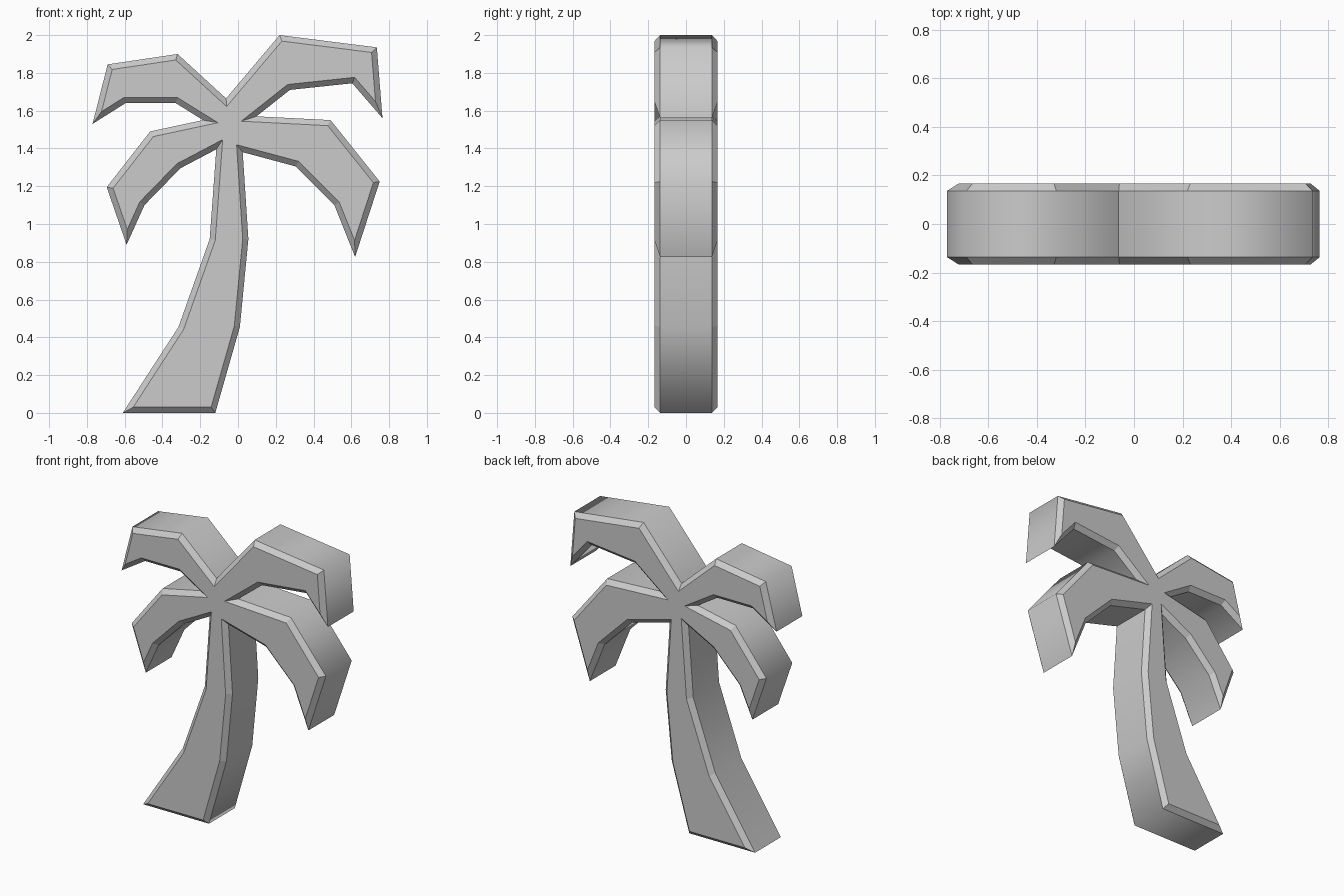
import bpy, bmesh
from mathutils import Vector

if "Cube" in bpy.data.objects:
    bpy.data.objects.remove(bpy.data.objects["Cube"])

# Half depths of the side wall and of the flat faces, and chamfer inset
WALL_Y, FACE_Y, INSET = 0.137, 0.167, 0.03

# Silhouette (x, z), clockwise seen from the front
trunk_left = [(-0.61, 0), (-0.315, 0.455), (-0.15, 0.92), (-0.115, 1.395)]
lower_left_frond = [(-0.305, 1.295), (-0.495, 1.10), (-0.59, 0.89),
                    (-0.695, 1.195), (-0.465, 1.49), (-0.185, 1.55)]
upper_left_frond = [(-0.33, 1.64), (-0.595, 1.64), (-0.77, 1.53),
                    (-0.69, 1.845), (-0.32, 1.90), (-0.063, 1.665)]
upper_right_frond = [(0.22, 2.0), (0.735, 1.935), (0.765, 1.56),
                     (0.605, 1.745), (0.275, 1.71), (0.098, 1.57)]
lower_right_frond = [(0.49, 1.55), (0.75, 1.225), (0.62, 0.825),
                     (0.51, 1.10), (0.305, 1.305), (0.025, 1.38)]
trunk_right = [(0.055, 0.92), (0.01, 0.455), (-0.12, 0)]
outline = [Vector(p) for p in trunk_left + lower_left_frond + upper_left_frond
           + upper_right_frond + lower_right_frond + trunk_right]


def inset(points, d):
    """Mitred inward offset of a clockwise outline."""
    result = []
    for i, p in enumerate(points):
        a = (p - points[i - 1]).normalized()
        b = (points[(i + 1) % len(points)] - p).normalized()
        na, nb = Vector((a.y, -a.x)), Vector((b.y, -b.x))
        result.append(p + (na + nb) * d / (1 + na.dot(nb)))
    return result


# Four loops from front to back: face, wall, wall, face
inner = inset(outline, INSET)
bm = bmesh.new()
loops = [[bm.verts.new((p.x, y, p.y)) for p in pts] for pts, y in
         ((inner, -FACE_Y), (outline, -WALL_Y), (outline, WALL_Y), (inner, FACE_Y))]

# Flat front and back
bm.faces.new(loops[0])
bm.faces.new(loops[3])

# Flat chamfers and softly shaded side wall
n = len(outline)
for band in range(3):
    for i in range(n):
        j = (i + 1) % n
        f = bm.faces.new((loops[band][i], loops[band][j],
                          loops[band + 1][j], loops[band + 1][i]))
        f.smooth = band == 1
bmesh.ops.recalc_face_normals(bm, faces=bm.faces)

# Keep the rims, the ground corners, the tips and the notches crisp
for e in bm.edges:
    if len(e.link_faces) == 2:
        smooth_wall = all(f.smooth for f in e.link_faces)
        e.smooth = smooth_wall and e.calc_face_angle() < 1.5

mesh = bpy.data.meshes.new("palm_tree")
bm.to_mesh(mesh)
bm.free()
tree = bpy.data.objects.new("palm_tree", mesh)
bpy.context.collection.objects.link(tree)
